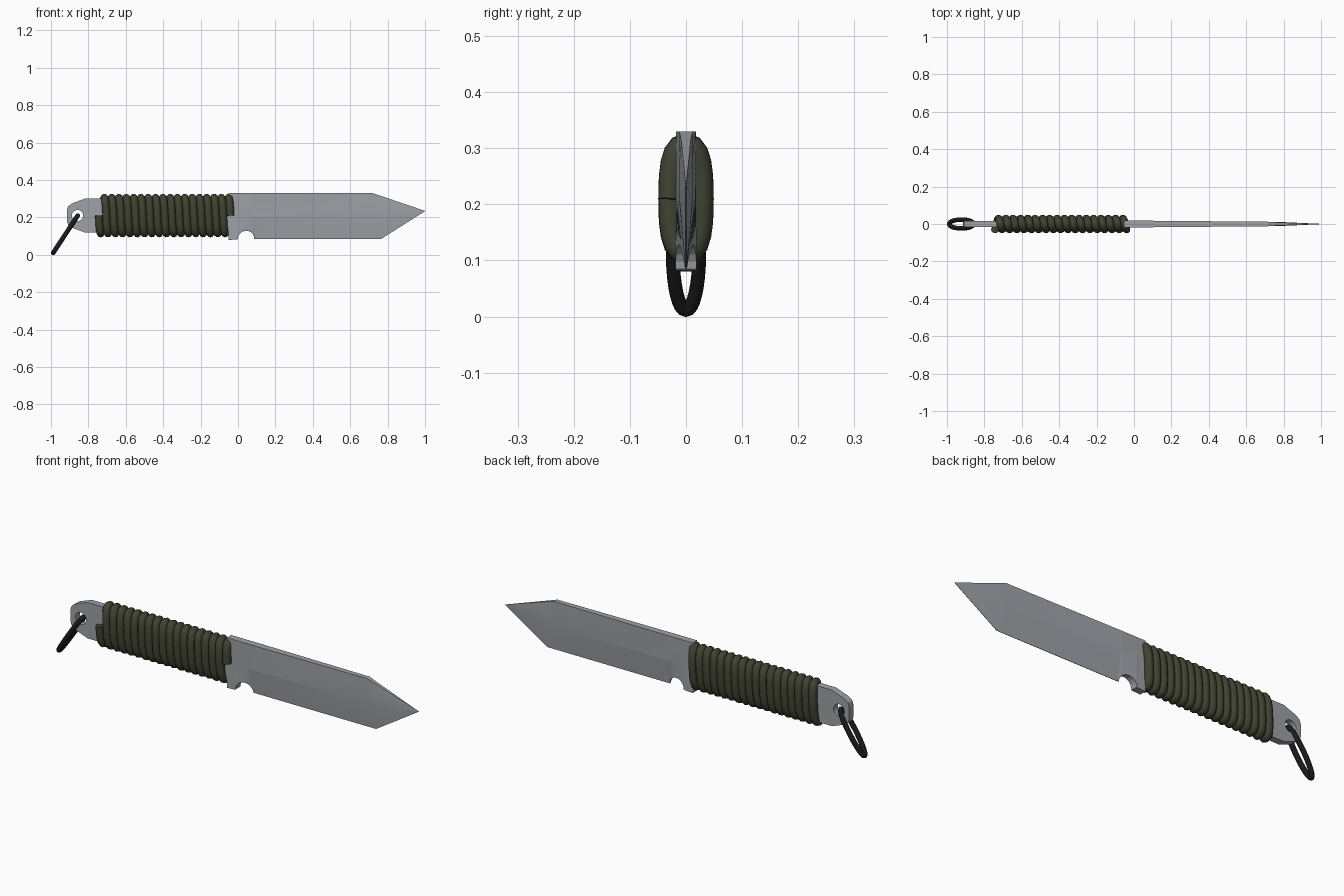
import bpy, bmesh, math

if "Cube" in bpy.data.objects:
    bpy.data.objects.remove(bpy.data.objects["Cube"])

def material(name, rgb):
    m = bpy.data.materials.new(name)
    m.diffuse_color = (*rgb, 1)
    m.use_nodes = True
    m.node_tree.nodes["Principled BSDF"].inputs["Base Color"].default_value = m.diffuse_color
    return m

STEEL = material("grey steel", (0.34, 0.36, 0.385))
OLIVE = material("olive cord", (0.05, 0.056, 0.03))
BLACK = material("black cord", (0.011, 0.011, 0.011))

def finish(ob, mat, angle):
    """Turn curves into meshes, colour and shade."""
    bpy.context.collection.objects.link(ob)
    bpy.ops.object.select_all(action='DESELECT')
    ob.select_set(True)
    bpy.context.view_layer.objects.active = ob
    if ob.type == 'CURVE':
        bpy.ops.object.convert(target='MESH')
    ob = bpy.context.object
    ob.data.materials.clear()
    ob.data.materials.append(mat)
    bpy.ops.object.shade_smooth_by_angle(angle=math.radians(angle))
    return ob

def add_spline(cu, pts, cyclic):
    sp = cu.splines.new('POLY')
    sp.points.add(len(pts) - 1)
    for p, co in zip(sp.points, pts):
        p.co = (*co, 1)
    sp.use_cyclic_u = cyclic

def cord(name, pts, radius, mat, cyclic=False):
    cu = bpy.data.curves.new(name, 'CURVE')
    cu.dimensions = '3D'
    cu.bevel_depth = radius
    cu.bevel_resolution = 3
    cu.use_fill_caps = True
    add_spline(cu, pts, cyclic)
    return finish(bpy.data.objects.new(name, cu), mat, 60)

# Blade: sections along x of
# (x, top z, shoulder z, bevel z, bottom z, half thickness at top, middle, bottom)
T = 0.0175
secs = [(-0.05, 0.33, 0.28, 0.235, 0.08, T, T, T),
        (-0.004, 0.33, 0.28, 0.235, 0.082, T, T, T)]
for i in range(11):                       # finger notch and plunge of the bevel
    a = math.pi * (1 - i / 10)
    f = i / 10
    s = f * f * (3 - 2 * f)
    secs.append((0.043 + 0.044 * math.cos(a), 0.33, 0.28, 0.235 - 0.03 * s,
                 0.085 + 0.044 * math.sin(a), T, T - 0.001 * s,
                 T * (1 - s) + 0.0015 + 0.006 * math.sin(a) * s))
secs += [(0.09, 0.33, 0.28, 0.205, 0.085, T, 0.016, 0.0012),
         (0.72, 0.33, 0.285, 0.205, 0.085, 0.012, 0.012, 0.001),
         (0.765, 0.315, 0.275, 0.207, 0.085, 0.0085, 0.0115, 0.001),
         (1.0, 0.235, 0.2345, 0.234, 0.2335, 0.0005, 0.0008, 0.0005)]
bm = bmesh.new()
rings = []
for x, zt, zu, zm, zb, tt, tm, tb in secs:
    half = [(tt, zt), (tm, zu), (tm, zm), (tb, zb)]
    loop = half + [(-y, z) for y, z in reversed(half)]
    rings.append([bm.verts.new((x, y, z)) for y, z in loop])
for a, b in zip(rings, rings[1:]):
    for i in range(8):
        j = (i + 1) % 8
        bm.faces.new((a[i], a[j], b[j], b[i]))
bm.faces.new(rings[0])
bm.faces.new(rings[-1][::-1])
bmesh.ops.recalc_face_normals(bm, faces=bm.faces)
me = bpy.data.meshes.new("blade")
bm.to_mesh(me)
bm.free()
finish(bpy.data.objects.new("blade", me), STEEL, 6)

# Tang with lanyard hole, as a filled outline
cu = bpy.data.curves.new("tang", 'CURVE')
cu.dimensions = '2D'
cu.fill_mode = 'BOTH'
cu.extrude = 0.017
upper = [(-0.045, 0.09), (-0.82, 0.09), (-0.888, 0.065), (-0.908, 0.05), (-0.915, 0.03)]
add_spline(cu, [(x, 0.21 + z, 0) for x, z in upper]
           + [(x, 0.21 - z, 0) for x, z in reversed(upper)], True)
add_spline(cu, [(-0.858 + 0.03 * math.cos(k * math.pi / 10),
                 0.21 + 0.03 * math.sin(k * math.pi / 10), 0) for k in range(20)], True)
tang = bpy.data.objects.new("tang", cu)
tang.rotation_euler.x = math.pi / 2
finish(tang, STEEL, 25)

# Cord wrapped around the handle, a flattened helix
def flat(v):
    return math.copysign(abs(v) ** 0.75, v)

TURNS, STEPS = 18, 20
wrap = []
for k in range(TURNS * STEPS + 1):
    a = 2 * math.pi * k / STEPS
    wrap.append((-0.744 + 0.704 * k / (TURNS * STEPS),
                 -0.029 * flat(math.cos(a)), 0.21 - 0.096 * flat(math.sin(a))))
cord("handle_wrap", wrap, 0.0205, OLIVE)

# Lanyard loop hanging slanted through the hole
top, low = (-0.857, 0.21), (-0.988, 0.011)
loop = []
for k in range(32):
    a = 2 * math.pi * k / 32
    f = 0.5 + 0.5 * math.cos(a)
    loop.append((low[0] + (top[0] - low[0]) * f, 0.0235 * math.sin(a),
                 low[1] + (top[1] - low[1]) * f))
cord("lanyard_loop", loop, 0.0125, BLACK, True)
